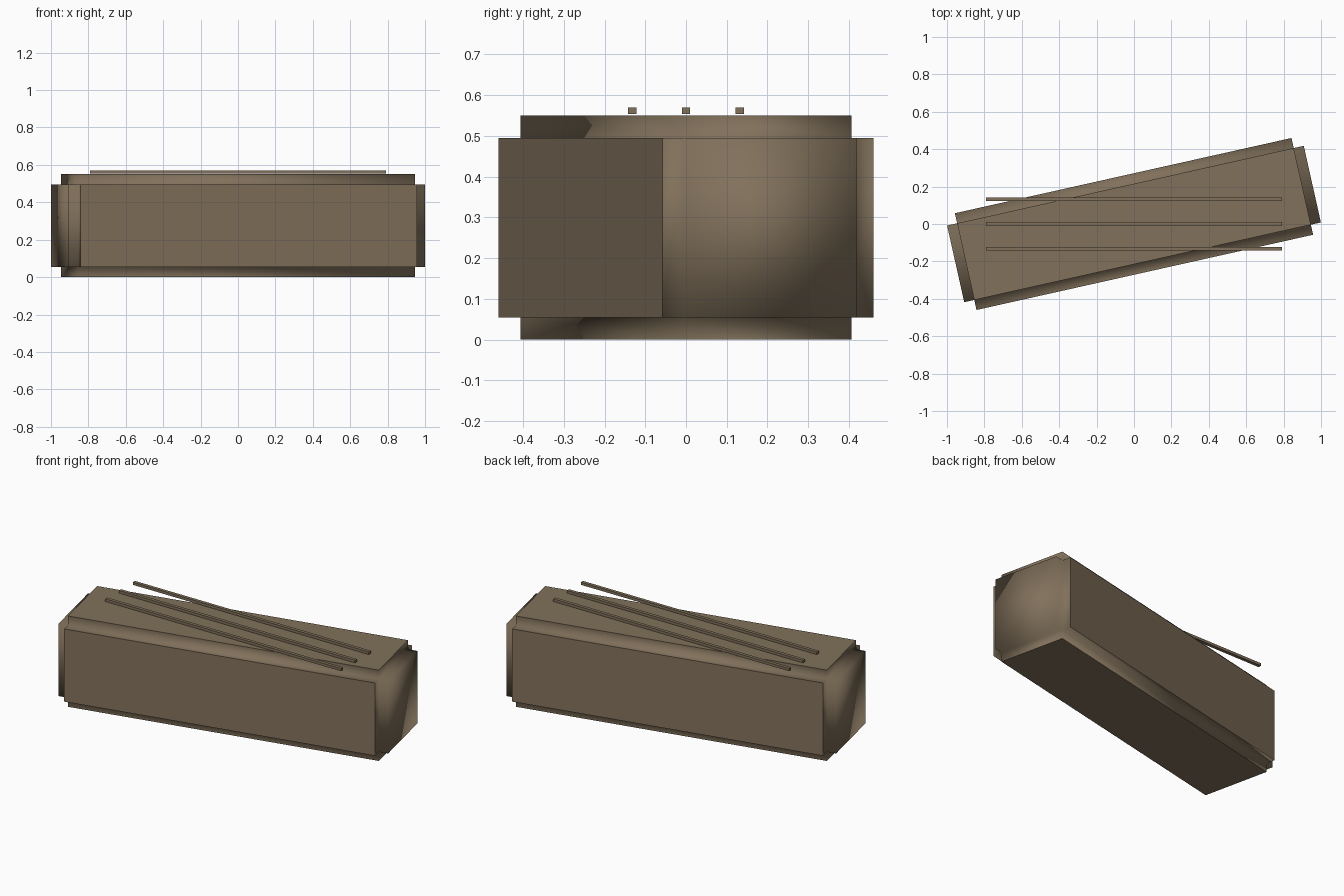
import bpy
import bmesh
from math import radians
from mathutils import Matrix

cube = bpy.data.objects.get("Cube")
if cube:
    bpy.data.objects.remove(cube, do_unlink=True)

# One brown for every part
wood = bpy.data.materials.new("weathered brown")
wood.use_nodes = True
colour = (0.22, 0.165, 0.105, 1)
wood.diffuse_color = colour
wood.node_tree.nodes["Principled BSDF"].inputs["Base Color"].default_value = colour


def box(name, size, location, step=0.0, turn=0.0):
    """Box whose six faces are pushed out by step, leaving notched edges."""
    bm = bmesh.new()
    bmesh.ops.create_cube(bm, size=1, matrix=Matrix.Diagonal((*size, 1)))
    if step:
        raised = bmesh.ops.extrude_discrete_faces(bm, faces=bm.faces[:])["faces"]
        for face in bm.faces:
            face.smooth = True
        for face in raised:
            face.normal_update()
            normal = face.normal.copy()
            bmesh.ops.translate(bm, verts=face.verts[:], vec=normal * step)
            # Long sides stay flat, ends and notches are smooth
            face.smooth = abs(normal.x) > 0.5
        bmesh.ops.recalc_face_normals(bm, faces=bm.faces[:])
    mesh = bpy.data.meshes.new(name)
    bm.to_mesh(mesh)
    bm.free()
    mesh.materials.append(wood)
    obj = bpy.data.objects.new(name, mesh)
    obj.location = location
    obj.rotation_euler.z = turn
    bpy.context.collection.objects.link(obj)
    return obj


# Notched beam, turned a little about the vertical
box("beam", (1.844, 0.42, 0.44), (0, 0, 0.275), step=0.055, turn=radians(12.6))

# Three thin strips just above the top
for side, y in (("front", -0.132), ("middle", 0), ("back", 0.132)):
    box(side + "_strip", (1.58, 0.02, 0.016), (0, y, 0.562))
